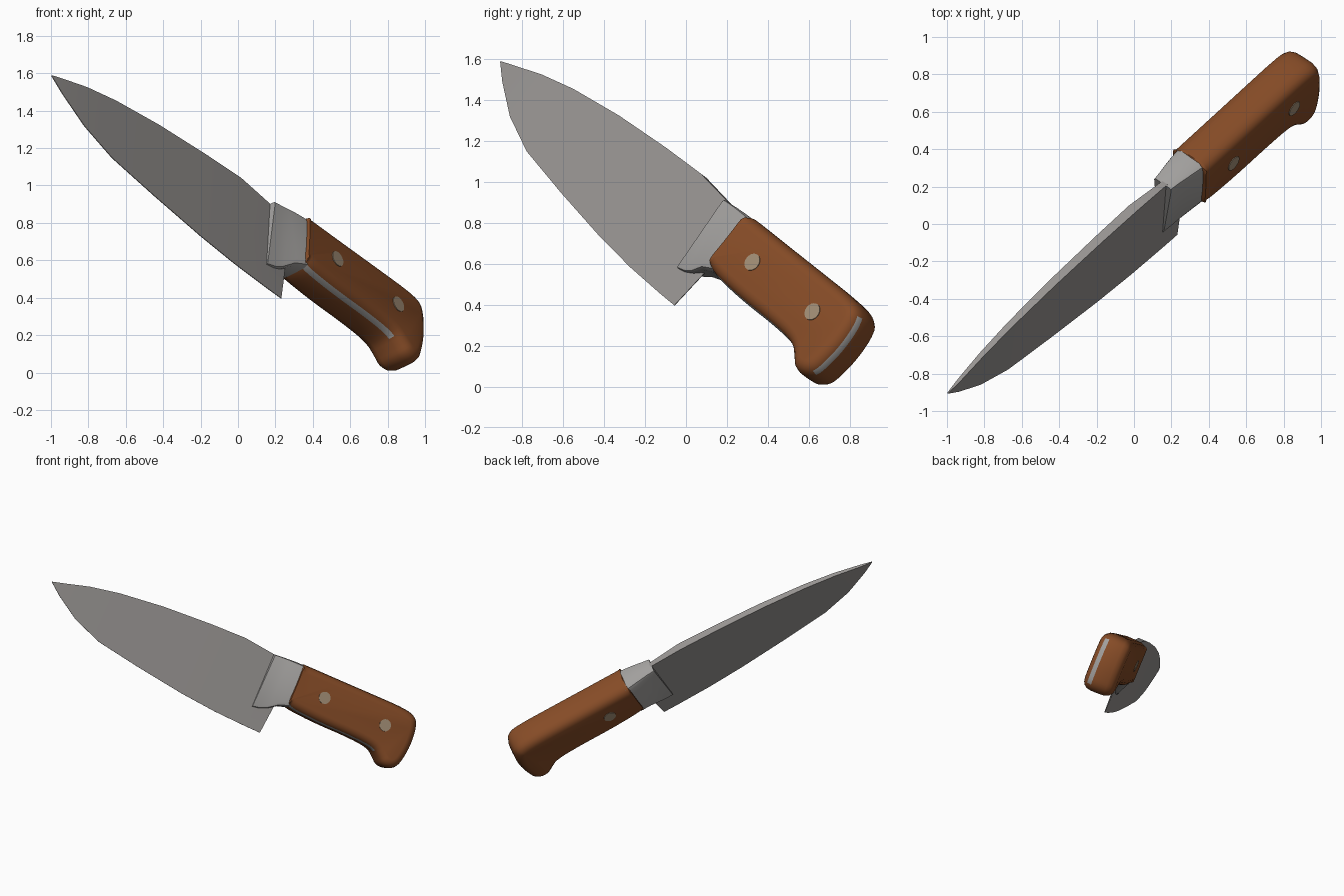
import bpy, bmesh, math
from mathutils import Matrix, Vector

if "Cube" in bpy.data.objects:
    bpy.data.objects.remove(bpy.data.objects["Cube"])

# Knife frame: local x runs tip to butt, y runs edge to spine, z is thickness
along = Vector((0.65, 0.586, -0.484)).normalized()
side = Vector((0.76, -0.521, 0.39))
side = (side - along * side.dot(along)).normalized()
up = side.cross(along)
FRAME = Matrix.Translation(side * 0.36) @ Matrix((along, up, side)).transposed().to_4x4()


def material(name, color):
    m = bpy.data.materials.new(name)
    m.use_nodes = True
    m.diffuse_color = (*color, 1)
    m.node_tree.nodes["Principled BSDF"].inputs["Base Color"].default_value = (*color, 1)
    return m


blade_steel = material("blade steel", (0.31, 0.295, 0.285))
bolster_steel = material("bolster steel", (0.36, 0.35, 0.34))
wood = material("brown wood", (0.24, 0.072, 0.02))
rivet_metal = material("rivet tan", (0.36, 0.27, 0.18))


def finish(name, bm, mats, angle):
    bmesh.ops.recalc_face_normals(bm, faces=bm.faces)
    mesh = bpy.data.meshes.new(name)
    bm.to_mesh(mesh)
    bm.free()
    for m in mats:
        mesh.materials.append(m)
    obj = bpy.data.objects.new(name, mesh)
    bpy.context.collection.objects.link(obj)
    obj.matrix_world = FRAME
    bpy.ops.object.select_all(action="DESELECT")
    obj.select_set(True)
    bpy.context.view_layer.objects.active = obj
    bpy.ops.object.shade_smooth_by_angle(angle=math.radians(angle))
    return obj


def loft(rings):
    """Skin a list of equal-length closed rings and cap both ends."""
    bm = bmesh.new()
    loops = [[bm.verts.new(p) for p in ring] for ring in rings]
    count = len(rings[0])
    walls = []
    for a, b in zip(loops, loops[1:]):
        walls.append([bm.faces.new((a[i], a[(i + 1) % count], b[(i + 1) % count], b[i]))
                      for i in range(count)])
    bm.faces.new(loops[0])
    bm.faces.new(loops[-1])
    return bm, walls


# Blade: wedge sections as (position, edge, spine, half thickness)
stations = [
    (-1.945, 0.655, 0.660, 0.003), (-1.854, 0.587, 0.685, 0.010),
    (-1.675, 0.480, 0.737, 0.015), (-1.449, 0.401, 0.782, 0.019),
    (-1.106, 0.352, 0.824, 0.023), (-0.725, 0.307, 0.850, 0.026),
    (-0.450, 0.287, 0.860, 0.028), (-0.200, 0.281, 0.838, 0.018),
    (-0.075, 0.281, 0.820, 0.018), (-0.052, 0.498, 0.800, 0.018),
]
rings = []
for u, low, high, t in stations:
    c = 0.014 * u
    rings.append([(u, high, c + t), (u, high, c - t), (u, low, c - 0.002), (u, low, c + 0.002)])
bm, _ = loft(rings)
finish("blade", bm, [blade_steel], 30)

# Bolster: chamfered sections (position, bottom, top, top width, bottom width, chamfer)
rings = []
for u, low, high, wt, wb, c in [
    (-0.205, 0.430, 0.836, 0.060, 0.020, 0.012),
    (-0.150, 0.440, 0.841, 0.068, 0.030, 0.016),
    (-0.100, 0.462, 0.845, 0.078, 0.046, 0.022),
    (-0.040, 0.505, 0.849, 0.090, 0.078, 0.032),
    (0.040, 0.530, 0.850, 0.102, 0.102, 0.040),
]:
    half = [(high, wt - c), (high - 0.3 * c, wt - 0.3 * c), (high - c, wt),
            (low + c, wb), (low + 0.3 * c, wb - 0.3 * c), (low, wb - c)]
    ring = half + [(v, -n) for v, n in reversed(half)]
    rings.append([(u, v, n - 0.008) for v, n in ring])
bm, _ = loft(rings)
finish("bolster", bm, [bolster_steel], 40)

# Handle: hooked outline, corner-cut for roundness, stacked with inset layers
outline = [(0.01, 0.855), (0.05, 0.857), (0.3, 0.86), (0.6, 0.865), (0.85, 0.868),
           (0.95, 0.845), (0.985, 0.77), (0.995, 0.65), (0.985, 0.55), (0.965, 0.465),
           (0.91, 0.42), (0.84, 0.42), (0.79, 0.465), (0.73, 0.508), (0.55, 0.517),
           (0.3, 0.512), (0.1, 0.52), (0.04, 0.53), (0.01, 0.545), (0.015, 0.7)]
for _ in range(2):
    cut = []
    for i, p in enumerate(outline):
        a, b = Vector(p), Vector(outline[(i + 1) % len(outline)])
        cut += [a.lerp(b, 0.25), a.lerp(b, 0.75)]
    outline = cut


def inset(points, amount):
    result = []
    for i, p in enumerate(points):
        d = (points[(i + 1) % len(points)] - points[i - 1]).normalized()
        move = Vector((d.y, -d.x)) * amount
        if p.x < 0.08:
            move.x = 0
        result.append(p + move)
    return result


layers = [(-0.122, 0.062), (-0.113, 0.036), (-0.095, 0.016), (-0.065, 0.003), (0.0, 0.0),
          (0.045, 0.0), (0.078, 0.008), (0.098, 0.024), (0.108, 0.042), (0.112, 0.06)]
rings = [[(p.x, p.y, n) for p in inset(outline, amount)] for n, amount in layers]
bm, walls = loft(rings)

# Exposed tang strip along the belly and the butt
for f in walls[5]:
    c = f.calc_center_median()
    belly = c.y < 0.56 and 0.04 < c.x < 0.76
    butt = c.x > 0.93 and 0.46 < c.y < 0.81
    if belly or butt:
        f.material_index = 1
finish("handle", bm, [wood, bolster_steel], 50)

# Rivets
for name, u, n in [("front_rivet", 0.242, 0.104), ("rear_rivet", 0.742, 0.104),
                   ("front_rivet_far_side", 0.242, -0.114)]:
    bm = bmesh.new()
    bmesh.ops.create_cone(bm, cap_ends=True, segments=20, radius1=0.044, radius2=0.044,
                          depth=0.024, matrix=Matrix.Translation((u, 0.69, n)))
    finish(name, bm, [rivet_metal], 40)
